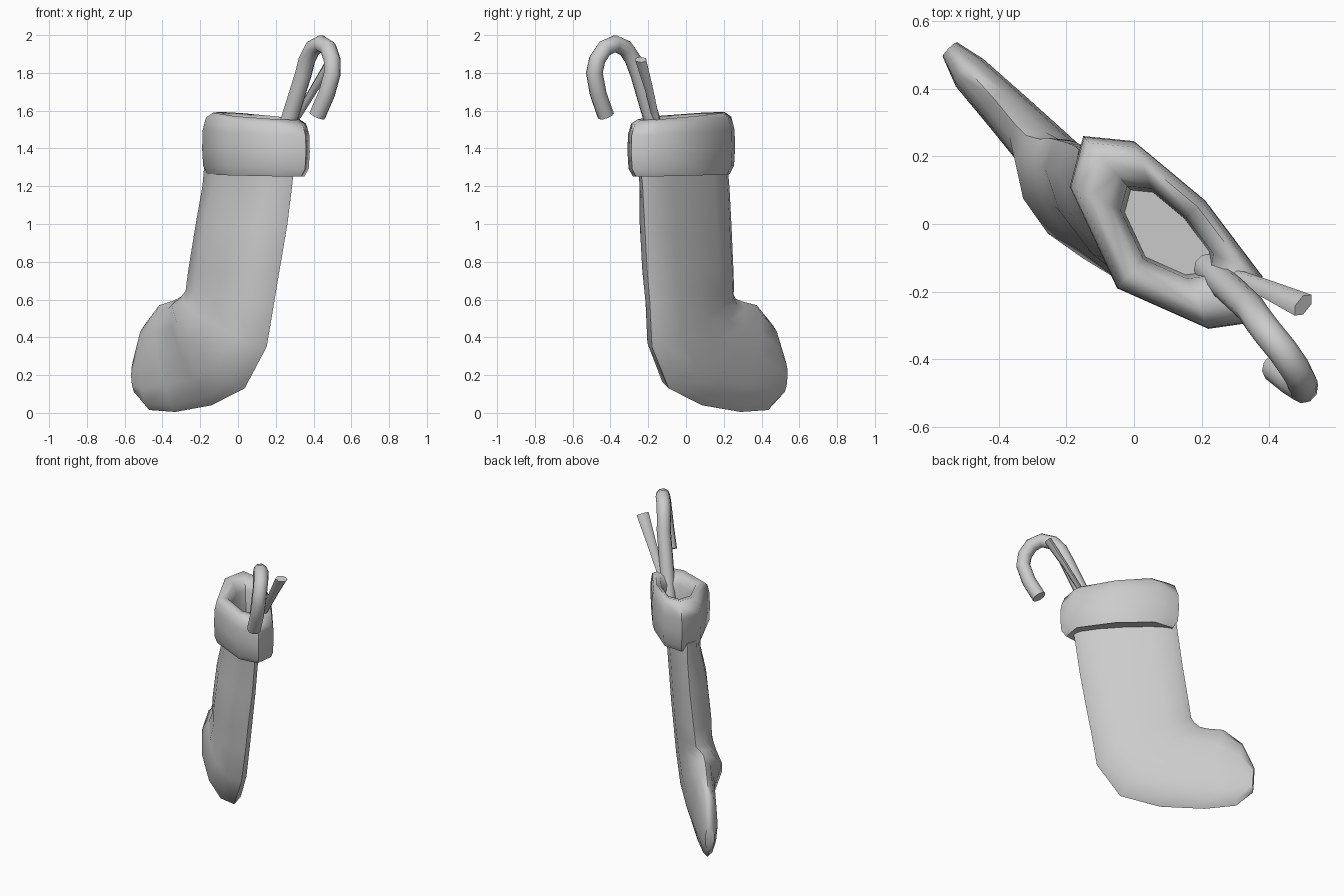
import bpy, bmesh
from math import sin, cos, pi, radians
from mathutils import Vector

if "Cube" in bpy.data.objects:
    bpy.data.objects.remove(bpy.data.objects["Cube"])

R = 0.5 ** 0.5


def plan(u, v, z):
    """Stocking plane (u along its width, v through it) to world space."""
    return Vector(((u + v) * R, (v - u) * R, z))


def loft(name, rings, angle=50):
    """Skin a list of equal closed rings and cap both ends."""
    bm = bmesh.new()
    vs = [[bm.verts.new(p) for p in ring] for ring in rings]
    n = len(vs[0])
    for a, b in zip(vs, vs[1:]):
        for i in range(n):
            j = (i + 1) % n
            bm.faces.new((a[i], a[j], b[j], b[i]))
    bm.faces.new(vs[0])
    bm.faces.new(vs[-1])
    bmesh.ops.recalc_face_normals(bm, faces=bm.faces)
    me = bpy.data.meshes.new(name)
    bm.to_mesh(me)
    bm.free()
    ob = bpy.data.objects.new(name, me)
    bpy.context.collection.objects.link(ob)
    bpy.ops.object.select_all(action='DESELECT')
    ob.select_set(True)
    bpy.context.view_layer.objects.active = ob
    bpy.ops.object.shade_smooth_by_angle(angle=radians(angle))
    return ob


def tube(name, points, radii, sides, flat=1.0):
    """Sweep a polygon along a path, keeping one axis near the plane normal."""
    pts = [Vector(p) for p in points]
    rings = []
    for i, p in enumerate(pts):
        t = (pts[min(i + 1, len(pts) - 1)] - pts[max(i - 1, 0)]).normalized()
        a = Vector((R, R, 0))
        a = (a - t * a.dot(t)).normalized()
        b = t.cross(a)
        r = radii[i]
        rings.append([p + a * r * cos(2 * pi * k / sides)
                      + b * r * flat * sin(2 * pi * k / sides)
                      for k in range(sides)])
    return loft(name, rings)


# Stocking leg and foot: instep (u, z), heel (u, z), edge v, front v, back v
stations = [
    (-.27, 1.32, .38, 1.30, .04, -.09, .10),
    (-.285, 1.20, .365, 1.20, .04, -.09, .10),
    (-.31, 1.00, .34, 1.00, .03, -.13, .09),
    (-.345, .76, .30, .75, .01, -.15, .08),
    (-.36, .65, .27, .58, .00, -.15, .07),
    (-.375, .63, .235, .35, -.02, -.17, .06),
    (-.41, .605, .09, .13, -.04, -.20, .055),
    (-.46, .59, -.16, .04, -.04, -.12, .05),
    (-.56, .57, -.44, .005, -.03, -.10, .04),
    (-.68, .46, -.64, .015, -.025, -.085, .03),
    (-.755, .28, -.745, .10, -.02, -.05, .01),
]
rings = []
for lu, lz, ru, rz, vc, vf, vb in stations:
    ring = []
    for k in range(12):
        c, s = cos(2 * pi * k / 12), sin(2 * pi * k / 12)
        d = (vb - vc) if s > 0 else (vc - vf)
        f = (1 + c) / 2
        ring.append(plan(lu + (ru - lu) * f, vc + s * d, lz + (rz - lz) * f))
    rings.append(ring)
loft("stocking", rings, 60)

# Rolled cuff: plan outline, then (scale, left z, right z) from hem to pocket
outline = [(-.15, .26), (0, .245), (.21, .07), (.38, -.155),
           (.36, -.29), (.22, -.31), (-.05, -.19), (-.19, .11)]
centre = Vector((.10, -.025))
rings = []
for s, zl, zr in [(.75, 1.27, 1.27), (.90, 1.265, 1.25), (.98, 1.31, 1.29),
                  (1, 1.40, 1.38), (.99, 1.50, 1.47), (.93, 1.57, 1.525),
                  (.80, 1.60, 1.545), (.60, 1.585, 1.53), (.48, 1.53, 1.48),
                  (.44, 1.38, 1.36)]:
    ring = []
    for p in outline:
        q = centre + (Vector(p) - centre) * s
        f = ((q.x - q.y) * R + .3) / .76
        ring.append((q.x, q.y, zl + (zr - zl) * f))
    rings.append(ring)
loft("cuff", rings, 60)

# Hooked candy stick
hook = [(.22, -.13, 1.38), (.27, -.18, 1.55), (.345, -.25, 1.79),
        (.365, -.28, 1.87), (.395, -.32, 1.93), (.44, -.375, 1.955),
        (.478, -.43, 1.93), (.498, -.47, 1.87), (.50, -.485, 1.80),
        (.47, -.465, 1.69), (.42, -.425, 1.575)]
tube("hooked_stick", hook, [.045] * len(hook), 10)

# Thin straight stick, widening to its tip
tube("thin_stick", [(.22, -.11, 1.38), (.31, -.16, 1.56), (.40, -.195, 1.71),
                    (.50, -.24, 1.87)], [.025, .025, .03, .04], 6, .6)
